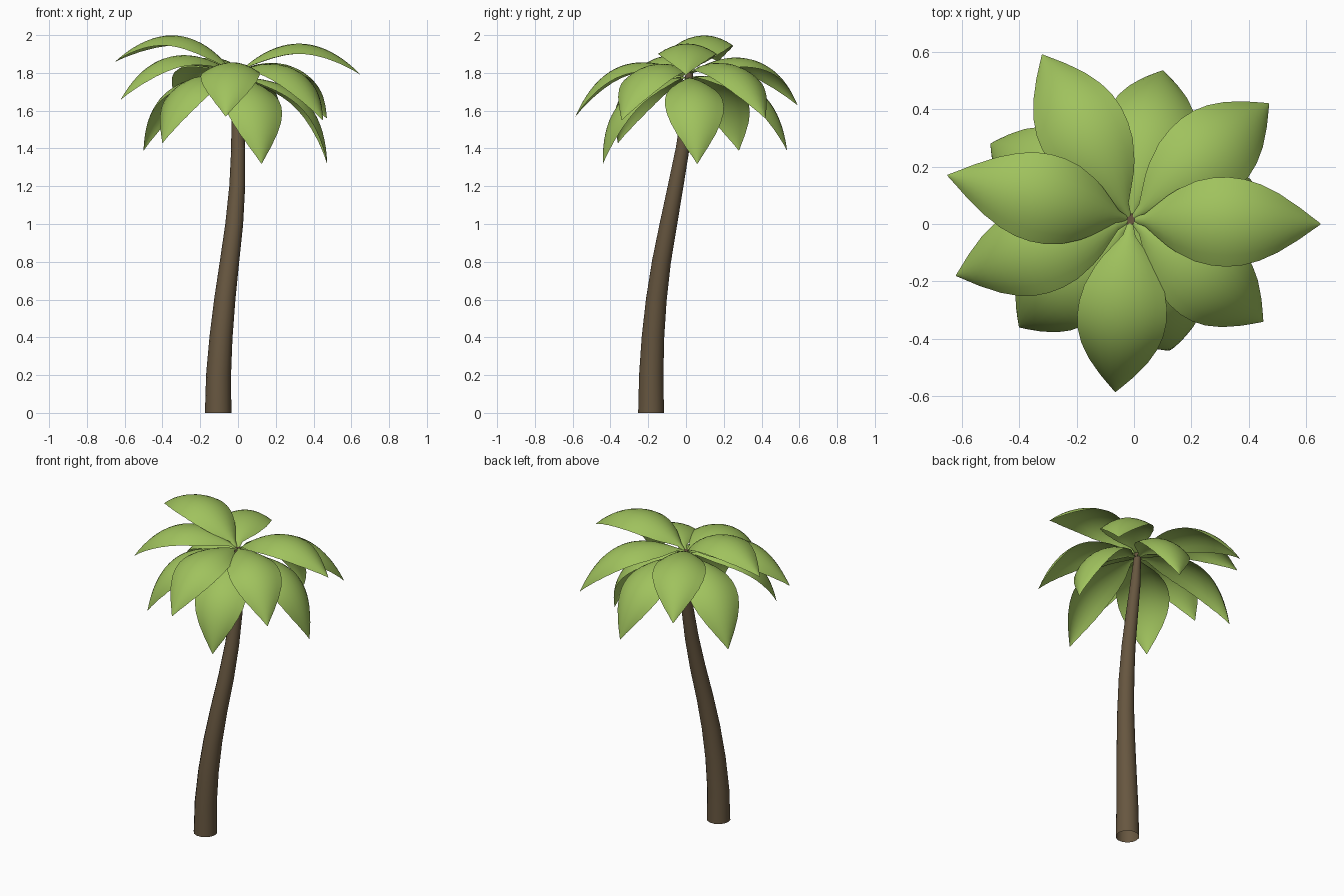
import bpy, bmesh, math
from mathutils import Vector

if "Cube" in bpy.data.objects:
    bpy.data.objects.remove(bpy.data.objects["Cube"])


def material(name, rgb):
    m = bpy.data.materials.new(name)
    m.diffuse_color = (*rgb, 1)
    m.use_nodes = True
    m.node_tree.nodes["Principled BSDF"].inputs["Base Color"].default_value = m.diffuse_color
    return m


GREEN = material("leaf green", (0.35, 0.54, 0.11))
BROWN = material("bark brown", (0.135, 0.094, 0.051))


def interp(table, t):
    for (a, va), (b, vb) in zip(table, table[1:]):
        if t <= b:
            f = (t - a) / (b - a)
            return va + (vb - va) * f
    return table[-1][1]


def finish(name, bm, mat):
    me = bpy.data.meshes.new(name)
    bm.to_mesh(me)
    bm.free()
    ob = bpy.data.objects.new(name, me)
    bpy.context.collection.objects.link(ob)
    me.materials.append(mat)
    for p in me.polygons:
        p.use_smooth = True
    return ob


# Trunk: tapered curved tube, open at the foot (x, y, z, radius)
PATH = [(-0.105, -0.185, 0, 0.070), (-0.103, -0.184, 0.2, 0.066),
        (-0.090, -0.175, 0.4, 0.061), (-0.070, -0.157, 0.6, 0.056),
        (-0.045, -0.130, 0.8, 0.051), (-0.020, -0.093, 1.0, 0.047),
        (-0.004, -0.055, 1.2, 0.042), (0.001, -0.018, 1.4, 0.037),
        (-0.004, 0.008, 1.6, 0.031), (-0.014, 0.017, 1.80, 0.020)]
SIDES = 14
bm = bmesh.new()
rings = []
for i, p in enumerate(PATH):
    a = Vector(PATH[max(i - 1, 0)][:3])
    b = Vector(PATH[min(i + 1, len(PATH) - 1)][:3])
    d = (b - a).normalized() if i else Vector((0, 0, 1))
    u = Vector((0, 1, 0)).cross(d).normalized()
    v = d.cross(u)
    rings.append([bm.verts.new(Vector(p[:3]) + p[3] * (u * math.cos(w) + v * math.sin(w)))
                  for w in (2 * math.pi * k / SIDES for k in range(SIDES))])
for r0, r1 in zip(rings, rings[1:]):
    for k in range(SIDES):
        n = (k + 1) % SIDES
        bm.faces.new((r0[k], r0[n], r1[n], r1[k]))
bm.faces.new(rings[-1])
finish("trunk", bm, BROWN)
bpy.context.view_layer.objects.active = bpy.data.objects["trunk"]
bpy.data.objects["trunk"].select_set(True)
bpy.ops.object.shade_smooth_by_angle()

# Leaves: arched blades from the crown to each tip
WIDTH = [(0, 0.010), (0.05, 0.022), (0.1, 0.056), (0.15, 0.087), (0.2, 0.110),
         (0.3, 0.140), (0.4, 0.153), (0.5, 0.156), (0.6, 0.150), (0.7, 0.133),
         (0.8, 0.103), (0.9, 0.058), (1, 0.002)]


def leaf(name, tip, base_z, sag=0.16, steps=20, across=8):
    tip = Vector(tip)
    out = Vector((tip.x + 0.012, tip.y - 0.015, 0)).normalized()
    base = Vector((-0.012, 0.015, base_z)) + out * 0.012
    chord = tip - base
    side = Vector((0, 0, 1)).cross(out)
    up = chord.cross(side).normalized()
    bm = bmesh.new()
    rows = []
    for i in range(steps + 1):
        t = i / steps
        mid = base + chord * t + up * (4 * sag * t * (1 - t))
        tangent = chord + up * (4 * sag * (1 - 2 * t))
        normal = tangent.cross(side).normalized()
        w = interp(WIDTH, t)
        row = []
        for j in range(across + 1):
            s = 2 * j / across - 1
            row.append(bm.verts.new(mid + side * (w * s) - normal * (0.35 * w * s * s)))
        rows.append(row)
    for a, b in zip(rows, rows[1:]):
        for j in range(across):
            bm.faces.new((a[j], b[j], b[j + 1], a[j + 1]))
    finish(name, bm, GREEN)


UPPER = [(0.65, 0.0, 1.79), (-0.65, 0.17, 1.86), (-0.32, 0.59, 1.63),
         (0.47, 0.42, 1.56), (0.45, -0.34, 1.55), (-0.065, -0.585, 1.57),
         (-0.62, -0.18, 1.66)]
LOWER = [(0.10, 0.535, 1.39), (-0.50, 0.28, 1.39), (-0.40, -0.36, 1.43),
         (0.125, -0.44, 1.32), (0.472, 0.06, 1.32)]
for i, tip in enumerate(UPPER):
    leaf(f"upper_leaf_{i + 1}", tip, 1.80, 0.168 if i == 1 else 0.16)
for i, tip in enumerate(LOWER):
    leaf(f"lower_leaf_{i + 1}", tip, 1.775)
